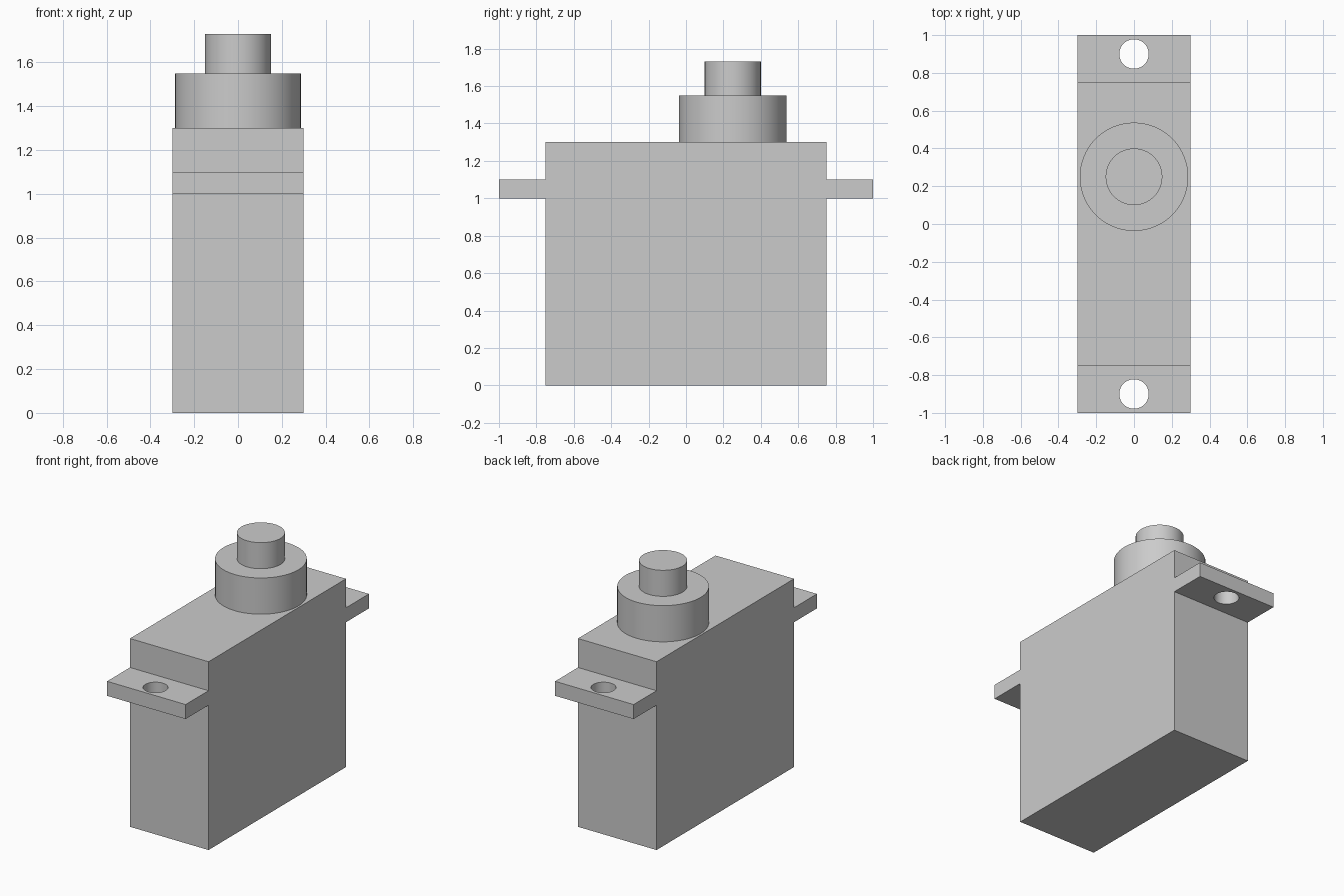
import bpy
import bmesh
from math import radians

default_cube = bpy.data.objects.get("Cube")
if default_cube:
    bpy.data.objects.remove(default_cube, do_unlink=True)

grey = bpy.data.materials.new("plain grey")
grey.use_nodes = True
colour = (0.6, 0.6, 0.6, 1)
grey.diffuse_color = colour
grey.node_tree.nodes["Principled BSDF"].inputs["Base Color"].default_value = colour


def select_only(obj):
    bpy.ops.object.select_all(action='DESELECT')
    obj.select_set(True)
    bpy.context.view_layer.objects.active = obj


def cylinder(name, radius, y, bottom, top, sides=64):
    bpy.ops.mesh.primitive_cylinder_add(
        vertices=sides, radius=radius, depth=top - bottom,
        location=(0, y, (bottom + top) / 2))
    obj = bpy.context.object
    obj.name = name
    obj.data.materials.append(grey)
    bpy.ops.object.shade_smooth_by_angle(angle=radians(30))
    return obj


# Case with mounting tabs: one side outline, mirrored and extruded across x
half = [(0.75, 0), (0.75, 1.0), (1.0, 1.0), (1.0, 1.1), (0.75, 1.1), (0.75, 1.3)]
outline = half + [(-y, z) for y, z in reversed(half)]
bm = bmesh.new()
side = bm.faces.new([bm.verts.new((-0.3, y, z)) for y, z in outline])
extruded = bmesh.ops.extrude_face_region(bm, geom=[side])["geom"]
bmesh.ops.translate(bm, vec=(0.6, 0, 0),
                    verts=[v for v in extruded if isinstance(v, bmesh.types.BMVert)])
bmesh.ops.recalc_face_normals(bm, faces=bm.faces)
mesh = bpy.data.meshes.new("case")
bm.to_mesh(mesh)
bm.free()
case = bpy.data.objects.new("case", mesh)
bpy.context.collection.objects.link(case)
mesh.materials.append(grey)

# Screw holes through both tabs
for end in (-1, 1):
    cutter = cylinder("hole_cutter", 0.078, 0.9 * end, 0.9, 1.2, 48)
    cutter.hide_render = True
    select_only(case)
    cut = case.modifiers.new("screw_hole", 'BOOLEAN')
    cut.operation = 'DIFFERENCE'
    cut.solver = 'EXACT'
    cut.object = cutter
    bpy.ops.object.modifier_apply(modifier=cut.name)
    bpy.data.objects.remove(cutter, do_unlink=True)
select_only(case)
bpy.ops.object.shade_smooth_by_angle(angle=radians(30))

# Gear housing and output shaft
cylinder("gear_housing", 0.287, 0.25, 1.3, 1.55)
cylinder("output_shaft", 0.15, 0.25, 1.55, 1.73)
